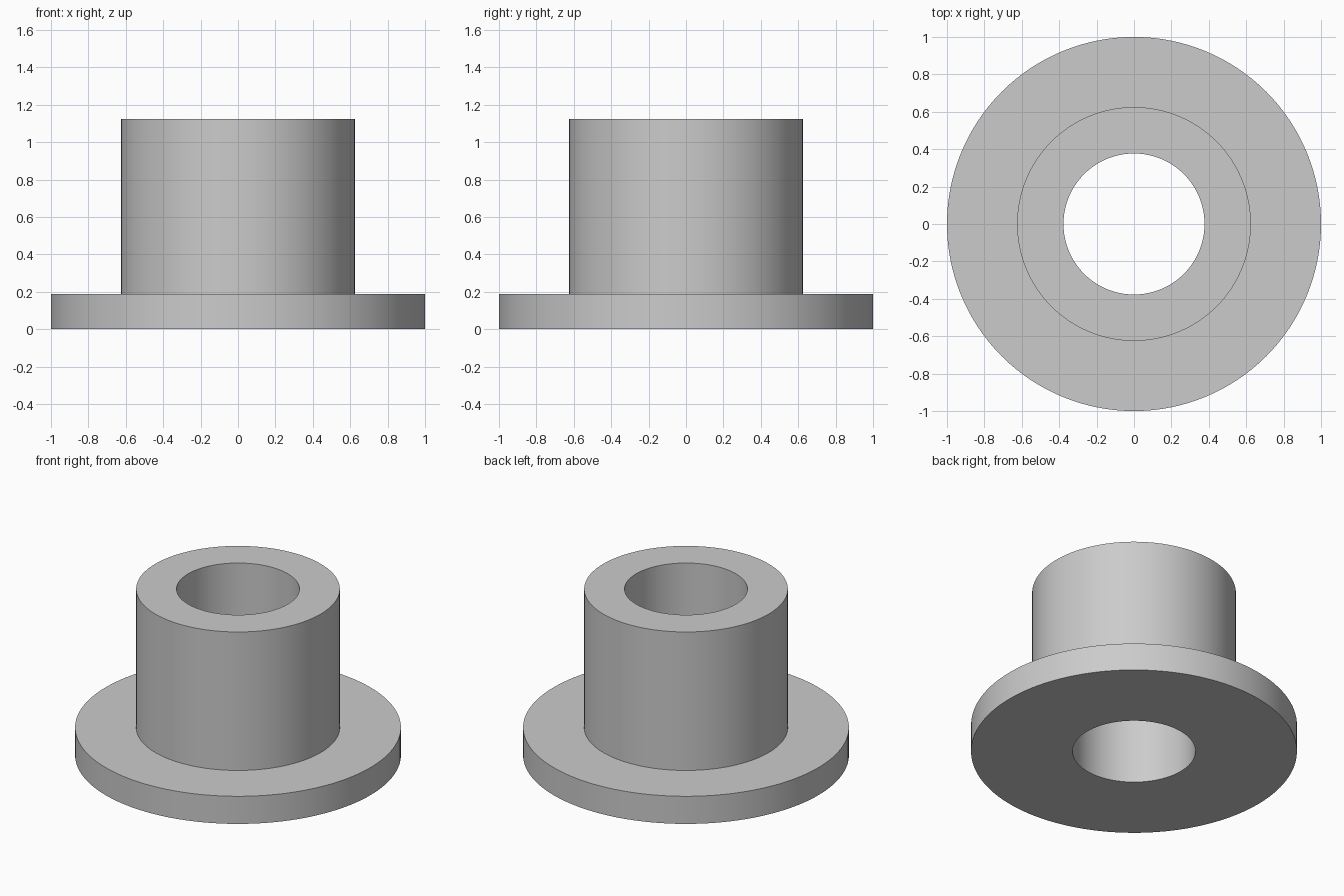
import bpy
import bmesh
from math import cos, sin, tau, radians

cube = bpy.data.objects.get("Cube")
if cube:
    bpy.data.objects.remove(cube, do_unlink=True)

SEGMENTS = 128
BORE, SLEEVE, FLANGE = 0.377, 0.625, 1.0
FLANGE_TOP, SLEEVE_TOP = 0.187, 1.125

# Plain grey metal
grey = bpy.data.materials.new("grey_metal")
grey.use_nodes = True
colour = (0.6, 0.6, 0.6, 1)
grey.diffuse_color = colour
grey.node_tree.nodes["Principled BSDF"].inputs["Base Color"].default_value = colour


def lathe(name, profile):
    """Turn a closed (radius, height) profile around the z axis."""
    bm = bmesh.new()
    rings = []
    for i in range(SEGMENTS):
        a = tau * i / SEGMENTS
        rings.append([bm.verts.new((r * cos(a), r * sin(a), z)) for r, z in profile])
    for i, ring in enumerate(rings):
        after = rings[(i + 1) % SEGMENTS]
        for j in range(len(profile)):
            k = (j + 1) % len(profile)
            bm.faces.new((ring[j], after[j], after[k], ring[k]))
    bmesh.ops.recalc_face_normals(bm, faces=bm.faces)
    mesh = bpy.data.meshes.new(name)
    bm.to_mesh(mesh)
    bm.free()
    mesh.materials.append(grey)
    obj = bpy.data.objects.new(name, mesh)
    bpy.context.collection.objects.link(obj)
    bpy.ops.object.select_all(action="DESELECT")
    obj.select_set(True)
    bpy.context.view_layer.objects.active = obj
    bpy.ops.object.shade_smooth_by_angle(angle=radians(30))
    return obj


# Flanged bushing: wide base flange, upright sleeve and through bore
lathe("flanged_bushing", [
    (BORE, 0), (FLANGE, 0), (FLANGE, FLANGE_TOP),
    (SLEEVE, FLANGE_TOP), (SLEEVE, SLEEVE_TOP), (BORE, SLEEVE_TOP),
])
